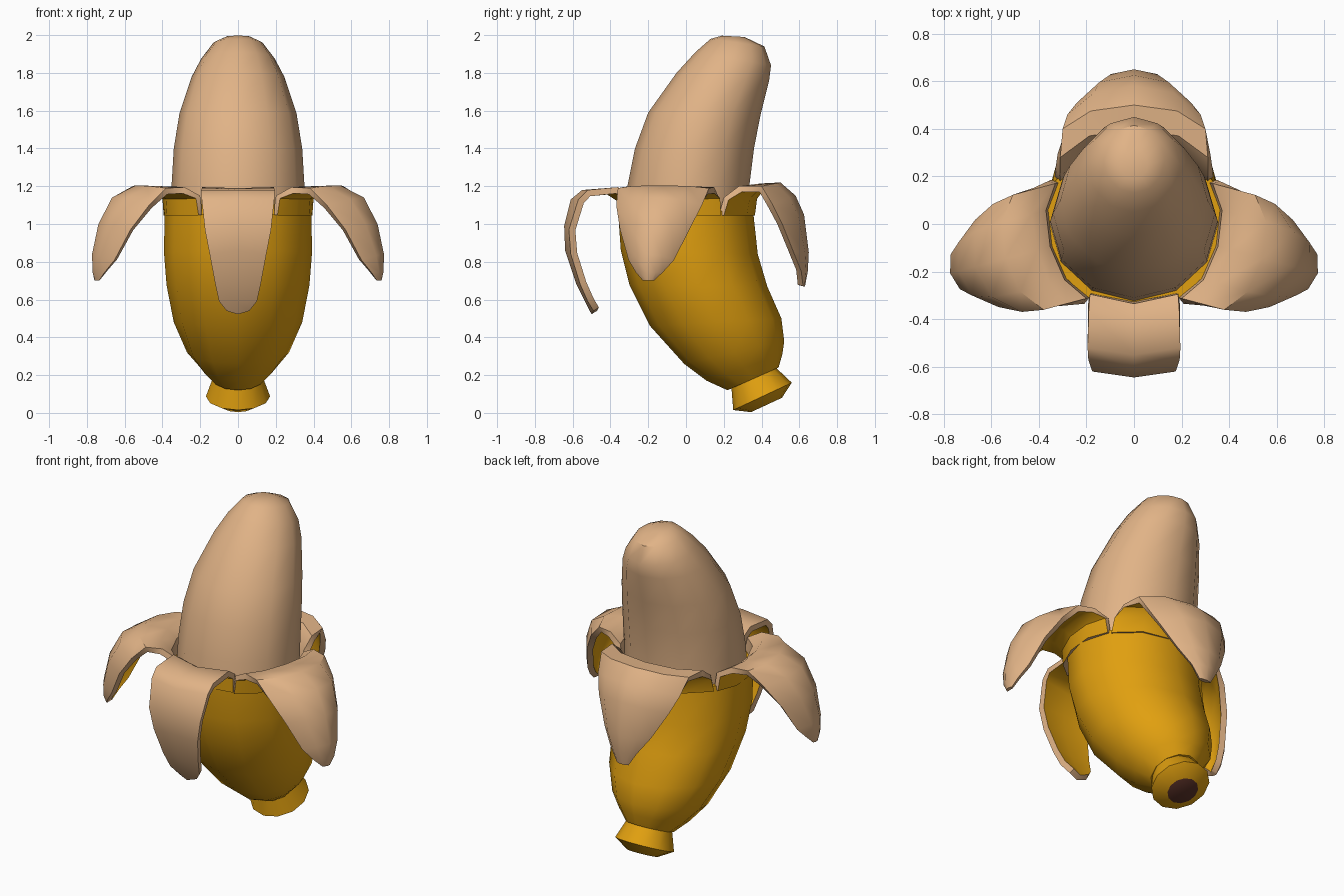
import bpy, math
from mathutils import Vector

if "Cube" in bpy.data.objects:
    bpy.data.objects.remove(bpy.data.objects["Cube"])


def material(name, rgb):
    m = bpy.data.materials.new(name)
    m.diffuse_color = (*rgb, 1)
    m.use_nodes = True
    m.node_tree.nodes["Principled BSDF"].inputs["Base Color"].default_value = m.diffuse_color
    return m


PEEL = material("peel yellow", (0.75, 0.35, 0.005))
FLESH = material("flesh cream", (0.75, 0.45, 0.24))
BROWN = material("tip brown", (0.10, 0.03, 0.02))


def make(name, verts, faces, mats):
    me = bpy.data.meshes.new(name)
    me.from_pydata(verts, [], faces)
    for m in mats:
        me.materials.append(m)
    ob = bpy.data.objects.new(name, me)
    bpy.context.collection.objects.link(ob)
    return ob


def smooth(ob, angle=42):
    bpy.ops.object.select_all(action='DESELECT')
    ob.select_set(True)
    bpy.context.view_layer.objects.active = ob
    for mod in list(ob.modifiers):
        bpy.ops.object.modifier_apply(modifier=mod.name)
    bpy.ops.object.shade_smooth_by_angle(angle=math.radians(angle))


def loft(name, rings, mats, n=12):
    """Tilted elliptical rings, bottom to top: front y, front z, back y, back z, half width."""
    verts, faces = [], []
    for y0, z0, y1, z1, hw in rings:
        for k in range(n):
            a = 2 * math.pi * k / n
            s = math.sin(a)
            verts.append((hw * math.cos(a), (y0 + y1) / 2 + s * (y1 - y0) / 2,
                          (z0 + z1) / 2 + s * (z1 - z0) / 2))
    faces.append(list(range(n))[::-1])
    for r in range(len(rings) - 1):
        for k in range(n):
            a, b = r * n + k, r * n + (k + 1) % n
            faces.append((a, b, b + n, a + n))
    top = (len(rings) - 1) * n
    faces.append(list(range(top, top + n)))
    ob = make(name, verts, faces, mats)
    if len(mats) > 1:                      # bottom cap takes the second colour
        ob.data.polygons[0].material_index = 1
    smooth(ob)
    return ob


def petal(name, angle, rows, cols, thick):
    """Folded-back strip; rows: centre out, centre z, edge out, edge z, half width."""
    a = math.radians(angle)
    out = Vector((math.cos(a), math.sin(a), 0))
    lat = Vector((-math.sin(a), math.cos(a), 0))
    verts, faces = [], []
    for oc, zc, oe, ze, hw in rows:
        for c in range(cols + 1):
            t = 2 * c / cols - 1
            p = out * (oc + (oe - oc) * t * t) + lat * hw * math.sin(t * 1.2) / math.sin(1.2)
            p.z = zc + (ze - zc) * t * t
            verts.append(p)
    w = cols + 1
    for r in range(len(rows) - 1):
        for c in range(cols):
            i = r * w + c
            faces.append((i, i + w, i + w + 1, i + 1))
    ob = make(name, verts, faces, [FLESH, PEEL])
    s = ob.modifiers.new("thickness", 'SOLIDIFY')
    s.thickness = thick
    s.offset = -1
    s.material_offset = 1                  # outer skin is yellow, rim stays cream
    smooth(ob)


# Fruit
loft("fruit", [(-.33, 1.0, .33, 1.0, .355), (-.31, 1.2, .335, 1.2, .352),
               (-.27, 1.4, .36, 1.4, .34), (-.2, 1.59, .395, 1.58, .31),
               (-.05, 1.8, .44, 1.76, .245), (.05, 1.91, .45, 1.84, .195),
               (.13, 1.98, .415, 1.94, .13), (.19, 1.997, .31, 1.99, .06)], [FLESH])

# Lower peel
loft("peel_body", [(.22, .12, .49, .24, .135), (.11, .17, .51, .31, .20),
                   (-.01, .26, .52, .38, .27), (-.19, .46, .505, .50, .34),
                   (-.30, .68, .43, .67, .378), (-.345, .86, .38, .84, .392),
                   (-.36, 1.07, .355, 1.07, .388)], [PEEL])

# Stem with dark cut end
loft("stem", [(.344, .004, .508, .08, .09), (.25, .015, .56, .16, .17),
              (.24, .14, .47, .245, .13)], [PEEL, BROWN])

# Peeled-back strips
FRONT = [(.325, 1.05, .29, 1.05, .185), (.335, 1.14, .295, 1.15, .185),
         (.41, 1.19, .36, 1.195, .19), (.55, 1.18, .52, 1.18, .195),
         (.61, 1.13, .57, 1.13, .192), (.645, .99, .62, .97, .175),
         (.64, .86, .61, .84, .15), (.58, .68, .56, .68, .12),
         (.53, .58, .52, .59, .10), (.50, .522, .49, .54, .06)]
SIDE = [(.355, 1.05, .26, 1.05, .25), (.365, 1.15, .275, 1.15, .25),
        (.42, 1.2, .36, 1.195, .25), (.56, 1.205, .46, 1.19, .25),
        (.69, 1.14, .55, 1.10, .235), (.765, 1.0, .64, .97, .19),
        (.80, .84, .71, .81, .125), (.797, .745, .75, .745, .075),
        (.785, .70, .77, .70, .03)]
BACK = [(.33, 1.05, .175, 1.05, .31), (.345, 1.15, .20, 1.14, .31),
        (.40, 1.215, .28, 1.2, .31), (.50, 1.22, .40, 1.2, .30),
        (.58, 1.15, .46, 1.10, .28), (.625, 1.05, .51, 1.0, .24),
        (.65, .85, .57, .85, .16), (.645, .75, .61, .75, .09),
        (.63, .67, .62, .67, .04)]
petal("front_strip", -90, FRONT, 2, .035)
petal("right_strip", -15, SIDE, 4, .035)
petal("left_strip", 195, SIDE, 4, .035)
petal("back_strip", 90, BACK, 4, .035)
